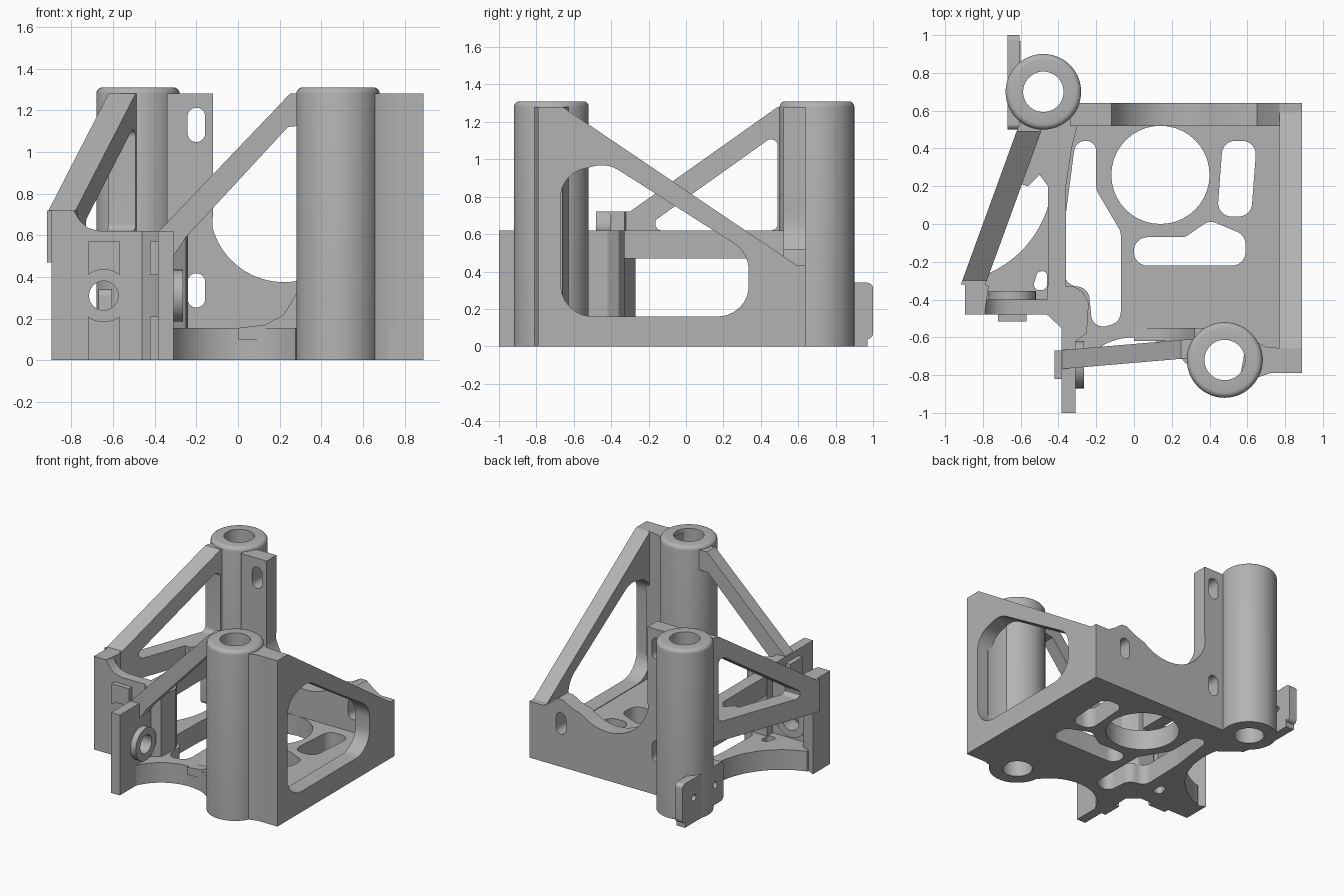
import bpy, bmesh
from math import cos, sin, pi, radians, tan
from mathutils import Vector, Matrix

cube = bpy.data.objects.get("Cube")
if cube:
    bpy.data.objects.remove(cube, do_unlink=True)

grey = bpy.data.materials.new("light_grey")
grey.use_nodes = True
grey.diffuse_color = (0.45, 0.45, 0.45, 1)
grey.node_tree.nodes["Principled BSDF"].inputs["Base Color"].default_value = (0.45, 0.45, 0.45, 1)


def finish(obj):
    obj.data.materials.clear()
    obj.data.materials.append(grey)
    bpy.ops.object.select_all(action='DESELECT')
    obj.select_set(True)
    bpy.context.view_layer.objects.active = obj
    bpy.ops.object.shade_smooth_by_angle(angle=radians(30))


def arc(cx, cy, r, a0=0, a1=360, n=40):
    closed = abs(a1 - a0) == 360
    steps = n if closed else n - 1
    angles = [radians(a0 + (a1 - a0) * i / steps) for i in range(n)]
    return [(cx + r * cos(a), cy + r * sin(a)) for a in angles]


def slot(cx, cy, w, h):
    r, d = w / 2, h / 2 - w / 2
    return arc(cx, cy + d, r, 0, 180, 12) + arc(cx, cy - d, r, 180, 360, 12)


def rounded(pts, radius, n=8):
    """Fillet every corner of a polygon."""
    out = []
    for i, p in enumerate(pts):
        p = Vector(p)
        a, b = Vector(pts[i - 1]) - p, Vector(pts[(i + 1) % len(pts)]) - p
        half = a.angle(b) / 2
        cut = min(radius / tan(half), a.length * 0.48, b.length * 0.48)
        s, e = p + a.normalized() * cut, p + b.normalized() * cut
        c = p + (a.normalized() + b.normalized()).normalized() * (cut / cos(half))
        r = (s - c).length
        for k in range(n + 1):
            d = s.lerp(e, k / n) - c
            out.append(tuple(c + d.normalized() * r))
    return out


TURN = {'x': Matrix(((0, 0, 1), (1, 0, 0), (0, 1, 0))),
        'y': Matrix(((1, 0, 0), (0, 0, -1), (0, 1, 0))),
        'z': Matrix.Identity(3)}


def prism(name, axis, lo, hi, outline, holes=(), shear=0):
    """Extrude an outline with holes along an axis; shear slants it in plan."""
    curve = bpy.data.curves.new(name, 'CURVE')
    curve.dimensions, curve.fill_mode = '2D', 'BOTH'
    curve.extrude = (hi - lo) / 2
    for loop in [outline, *holes]:
        sp = curve.splines.new('POLY')
        sp.points.add(len(loop) - 1)
        for pt, (u, v) in zip(sp.points, loop):
            pt.co = (u, v, 0, 1)
        sp.use_cyclic_u = True
    temp = bpy.data.objects.new(name + "_outline", curve)
    bpy.context.collection.objects.link(temp)
    bpy.context.view_layer.update()
    mesh = bpy.data.meshes.new_from_object(temp.evaluated_get(bpy.context.evaluated_depsgraph_get()))
    bpy.data.objects.remove(temp, do_unlink=True)
    mesh.name = name
    mid = (lo + hi) / 2
    for v in mesh.vertices:
        v.co.z += mid if axis != 'y' else -mid
        v.co = TURN[axis] @ v.co
        if axis == 'x':
            v.co.x += shear * v.co.y
        elif axis == 'y':
            v.co.y += shear * v.co.x
    bm = bmesh.new()
    bm.from_mesh(mesh)
    bmesh.ops.remove_doubles(bm, verts=bm.verts, dist=1e-4)
    bmesh.ops.recalc_face_normals(bm, faces=bm.faces)
    bm.to_mesh(mesh)
    bm.free()
    obj = bpy.data.objects.new(name, mesh)
    bpy.context.collection.objects.link(obj)
    finish(obj)
    return obj


def tube(name, x, y, r=0.2, bore=0.107, h=1.31, edge=0.03):
    bm = bmesh.new()
    rim = [(r - edge + edge * sin(t * pi / 8), h - edge + edge * cos(t * pi / 8)) for t in range(5)]
    prof = [(bore, 0), (bore, h)] + rim + [(r, 0)]
    vs = [bm.verts.new((u, 0, v)) for u, v in prof]
    es = [bm.edges.new((vs[i - 1], vs[i])) for i in range(len(vs))]
    bmesh.ops.spin(bm, geom=vs + es, cent=(0, 0, 0), axis=(0, 0, 1), angle=2 * pi, steps=56)
    bmesh.ops.remove_doubles(bm, verts=bm.verts, dist=1e-4)
    bmesh.ops.recalc_face_normals(bm, faces=bm.faces)
    mesh = bpy.data.meshes.new(name)
    bm.to_mesh(mesh)
    bm.free()
    obj = bpy.data.objects.new(name, mesh)
    obj.location = (x, y, 0)
    bpy.context.collection.objects.link(obj)
    finish(obj)


def box(name, x0, x1, y0, y1, z0, z1):
    prism(name, 'z', z0, z1, [(x0, y0), (x1, y0), (x1, y1), (x0, y1)])


# Rod tubes
tube("front_tube", 0.48, -0.72)
tube("rear_tube", -0.48, 0.70)

# Floor with scalloped edges and lightening holes
floor = [(0.89, -0.79), (0.89, 0.64), (-0.34, 0.62), (-0.48, 0.55), (-0.62, 0.6), (-0.6, 0.5)]
floor += arc(-1.0, 0.26, 0.57, 12, -73, 20)
floor += [(-0.89, -0.48), (-0.38, -0.48), (-0.38, -1.0), (-0.31, -1.0)]
floor += arc(0.0, -0.94, 0.34, 174, 36, 24)
floor += [(0.33, -0.66), (0.52, -0.57), (0.62, -0.72), (0.64, -0.79)]
left_hole = [(-0.31, 0.44), (-0.2, 0.44), (-0.2, 0.18), (-0.07, -0.04), (-0.07, -0.52),
             (-0.22, -0.56), (-0.24, -0.34), (-0.37, -0.32), (-0.36, 0.06)]
wide_hole = [(0.0, -0.22), (0.59, -0.22), (0.59, -0.06), (0.4, 0.02), (0.27, -0.07), (0.0, -0.07)]
side_hole = [(0.44, 0.04), (0.62, 0.04), (0.65, 0.44), (0.47, 0.44)]
corner_hole = [(-0.54, -0.35), (-0.46, -0.35), (-0.46, -0.25), (-0.51, -0.25)]
prism("floor", 'z', 0, 0.155, floor,
      [arc(0.14, 0.26, 0.26), rounded(left_hole, 0.07), rounded(wide_hole, 0.07),
       rounded(side_hole, 0.07), rounded(corner_hole, 0.03)])

# Right wall with sloped top and window
window = [(-0.67, 0.16), (0.335, 0.16), (0.335, 0.5), (-0.42, 0.98), (-0.67, 0.92)]
prism("right_wall", 'x', 0.77, 0.89,
      [(-0.79, 0), (0.64, 0), (0.64, 0.435), (0.59, 0.435), (-0.66, 1.28), (-0.79, 1.28)],
      [rounded(window, 0.17)])
tie = [(0.55, -0.87), (0.63, -0.82), (0.72, -0.79), (0.8, -0.79), (0.8, -0.66), (0.7, -0.65), (0.6, -0.6)]
prism("front_tube_tie", 'z', 0, 1.28, tie)

# Back wall with motor opening and slots
back = [(-0.34, 0), (0.89, 0), (0.89, 0.435), (0.77, 0.435), (0.7, 0.48), (0.65, 0.52), (0.6, 0.52), (0.53, 0.48)]
back += arc(0.22, 0.73, 0.355, -52, -165, 28) + [(-0.12, 0.72), (-0.12, 1.28), (-0.34, 1.28)]
prism("back_wall", 'y', 0.52, 0.64, back,
      [slot(-0.2, 1.13, 0.085, 0.165), slot(-0.2, 0.335, 0.085, 0.165), slot(0.62, 0.335, 0.085, 0.165)])

# Small drilled plate behind the rear tube
tab = rounded([(0.5, 0.04), (1.0, 0.04), (1.0, 0.34), (0.5, 0.34)], 0.03)
prism("rear_tab", 'x', -0.67, -0.605, tab, [arc(0.6, 0.19, 0.025, n=16), arc(0.86, 0.19, 0.025, n=16)])
box("rear_tab_rib", -0.67, -0.6, 0.72, 0.97, 0, 0.06)

# Left bracket and its foot
bracket = [(-0.89, 0), (-0.38, 0), (-0.38, 0.62), (-0.66, 0.62), (-0.72, 0.635),
           (-0.76, 0.67), (-0.79, 0.72), (-0.89, 0.72)]
prism("left_bracket", 'y', -0.48, -0.4, bracket, [arc(-0.645, 0.31, 0.07)])
foot = [(-0.895, -0.48), (-0.79, -0.48), (-0.77, -0.33), (-0.895, -0.27)]
prism("bracket_foot", 'z', 0, 0.72, foot)

# Front plate
prism("front_plate", 'x', -0.385, -0.31, [(-1.0, 0), (-0.4, 0), (-0.4, 0.62), (-1.0, 0.62)],
      [arc(-0.745, 0.31, 0.07)])
column = [(-0.46, -0.48), (-0.31, -0.62), (-0.25, -0.58), (-0.24, -0.42), (-0.27, -0.36), (-0.32, -0.33), (-0.46, -0.33)]
prism("corner_column", 'z', 0, 0.62, column)

# Bosses and locating pads on both plates
for name, axis, c, face, inner in (("left", 'y', -0.645, -0.48, -0.4), ("front", 'x', -0.745, -0.385, -0.31)):
    prism(name + "_boss", axis, inner - 0.005, inner + 0.045, arc(c, 0.31, 0.125), [arc(c, 0.31, 0.07)])
    for level, z, bow in (("upper", 0.57, (50, 130)), ("lower", 0.0, (-50, -130))):
        pad = [(c - 0.075, z), (c + 0.075, z)] + arc(c, 0.31, 0.125, *(53 if a == 50 else 127 if a == 130 else
                                                                      -53 if a == -50 else -127 for a in bow), 10)
        prism(f"{name}_{level}_pad", axis, face - 0.037, face + 0.005, pad)

# Raised side rails and shelf that carry the rear tube
box("inner_rail", -0.455, -0.36, -0.42, 0.5, 0.47, 0.62)
shelf = [(-0.7, 0.24), (-0.56, 0.2), (-0.5, 0.26), (-0.455, 0.2), (-0.36, 0.2), (-0.33, 0.4),
         (-0.3, 0.52), (-0.34, 0.62), (-0.48, 0.56), (-0.6, 0.55)]
prism("rear_shelf", 'z', 0.47, 0.62, shelf)

# Slanted brace to the rear tube
brace = [(-0.32, 0.47), (0.57, 0.47), (0.57, 1.28), (0.49, 1.28), (-0.3, 0.72), (-0.32, 0.72)]
gap = [(-0.24, 0.62), (0.49, 0.62), (0.49, 1.14)]
prism("rear_brace", 'x', -0.80, -0.67, brace, [rounded(gap, 0.035)], shear=0.364)

# Slanted brace to the front tube, with a low gusset
prism("front_brace", 'y', -0.735, -0.635,
      [(-0.38, 0.5), (-0.31, 0.5), (-0.25, 0.59), (0.24, 1.12), (0.34, 1.13), (0.34, 1.28), (0.25, 1.28), (-0.38, 0.62)],
      shear=0.085)
prism("tube_gusset", 'y', -0.62, -0.55,
      [(0.0, 0.1), (0.4, 0.1), (0.4, 0.42), (0.32, 0.42), (0.28, 0.32), (0.22, 0.22), (0.13, 0.17), (0.0, 0.155)])
